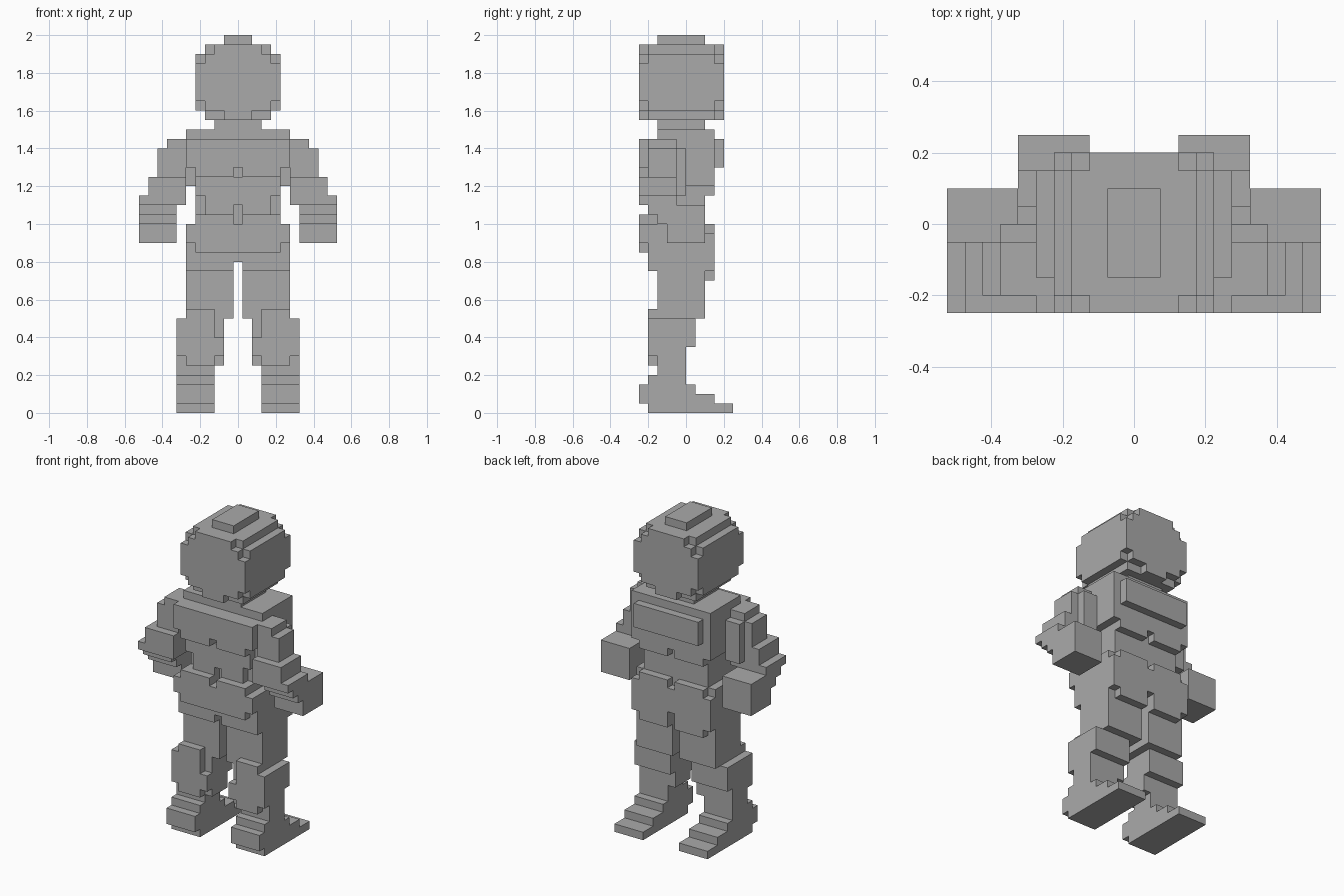
import bpy
import bmesh
from mathutils import Matrix, Vector

CELL = 0.05  # size of one building cube

cube = bpy.data.objects.get("Cube")
if cube:
    bpy.data.objects.remove(cube, do_unlink=True)

grey = bpy.data.materials.new("plain_grey")
grey.use_nodes = True
colour = (0.4, 0.4, 0.4, 1)
grey.diffuse_color = colour
grey.node_tree.nodes["Principled BSDF"].inputs["Base Color"].default_value = colour


def block(name, low, high):
    """One flat-sided box between two corners given in cubes."""
    low, high = Vector(low) * CELL, Vector(high) * CELL
    bm = bmesh.new()
    bmesh.ops.create_cube(bm, size=1, matrix=Matrix.Translation((low + high) / 2)
                          @ Matrix.Diagonal((*(high - low), 1)))
    mesh = bpy.data.meshes.new(name)
    bm.to_mesh(mesh)
    bm.free()
    mesh.materials.append(grey)
    bpy.context.collection.objects.link(bpy.data.objects.new(name, mesh))


def middle(name, width, depth, height):
    """A block centred on x, with depth and height as ranges."""
    block(name, (-width / 2, depth[0], height[0]), (width / 2, depth[1], height[1]))


def pair(name, across, depth, height):
    """A block on the left and its mirror on the right."""
    inner, outer = across[0] - 0.5, across[1] - 0.5
    block("left_" + name, (inner, depth[0], height[0]), (outer, depth[1], height[1]))
    block("right_" + name, (-outer, depth[0], height[0]), (-inner, depth[1], height[1]))


# Head with stepped corners
middle("head_sides", width=9, depth=(-4, 3), height=(32, 38))
middle("head_band", width=9, depth=(-5, 4), height=(33, 37))
middle("head_face", width=7, depth=(-5, 4), height=(32, 38))
middle("head_crown", width=7, depth=(-4, 3), height=(38, 39))
middle("head_crown_ridge", width=5, depth=(-5, 4), height=(38, 39))
middle("head_cap", width=3, depth=(-3, 2), height=(39, 40))
middle("head_base", width=7, depth=(-4, 3), height=(31, 32))
middle("head_chin", width=3, depth=(-5, 4), height=(31, 32))
middle("neck", width=5, depth=(-3, 2), height=(30, 31))

# Chest and back
middle("chest_core", width=11, depth=(-3, 3), height=(24, 30))
middle("chest_plate", width=11, depth=(-5, -3), height=(26, 29))
pair("chest_plate_lower_edge", across=(1, 5), depth=(-5, -3), height=(25, 26))
middle("back_plate", width=9, depth=(3, 4), height=(26, 29))
pair("back_lower_edge", across=(1, 5), depth=(2, 3), height=(23, 24))

# Belly
middle("waist", width=9, depth=(-3, 2), height=(20, 24))
middle("belly_upper_plate", width=9, depth=(-4, -3), height=(23, 25))
middle("belly_plate", width=7, depth=(-4, -3), height=(22, 23))
pair("belly_lower_edge", across=(1, 4), depth=(-4, -3), height=(21, 22))

# Hips and seat
middle("pelvis", width=11, depth=(-4, 2), height=(16, 20))
pair("pelvis_lower_edge", across=(1, 6), depth=(-4, 2), height=(15, 16))
middle("belt_plate", width=11, depth=(-5, -4), height=(18, 20))
middle("belt_lower_edge", width=9, depth=(-5, -4), height=(17, 18))
pair("belt_upper_edge", across=(1, 5), depth=(-5, -3), height=(20, 21))
middle("seat_plate", width=11, depth=(2, 3), height=(16, 19))
pair("seat_plate_middle", across=(1, 6), depth=(2, 3), height=(15, 16))
pair("seat_upper_edge", across=(1, 5), depth=(2, 3), height=(19, 20))
pair("seat_lower_edge", across=(1, 5), depth=(2, 3), height=(14, 15))

# Arms, bent at the elbow
pair("shoulder", across=(6, 8), depth=(-4, -1), height=(24, 29))
pair("shoulder_back", across=(6, 8), depth=(-1, 0), height=(23, 28))
pair("upper_arm", across=(6, 9), depth=(-4, -1), height=(24, 28))
pair("elbow", across=(6, 10), depth=(-5, -1), height=(22, 25))
pair("forearm_upper", across=(7, 11), depth=(-5, -1), height=(22, 23))
pair("forearm_middle", across=(7, 11), depth=(-4, -1), height=(21, 22))
pair("forearm_lower", across=(7, 11), depth=(-3, -1), height=(20, 21))
pair("hand", across=(7, 11), depth=(-2, 2), height=(18, 22))

# Legs with knee plates
pair("thigh", across=(1, 6), depth=(-3, 2), height=(10, 15))
pair("calf", across=(2, 7), depth=(-3, 1), height=(7, 10))
pair("shin", across=(3, 7), depth=(-3, 0), height=(4, 7))
pair("knee_plate_top", across=(3, 6), depth=(-4, -3), height=(10, 11))
pair("knee_plate", across=(3, 7), depth=(-4, -3), height=(8, 10))
pair("knee_plate_wide", across=(2, 7), depth=(-4, -3), height=(6, 8))
pair("knee_plate_bottom", across=(3, 6), depth=(-4, -3), height=(5, 6))
pair("knee_inner_edge", across=(2, 3), depth=(-3, 0), height=(5, 7))

# Stepped feet
pair("ankle", across=(3, 7), depth=(-4, 0), height=(3, 4))
pair("foot_upper_step", across=(3, 7), depth=(-5, 1), height=(2, 3))
pair("foot_middle_step", across=(3, 7), depth=(-5, 3), height=(1, 2))
pair("foot_sole", across=(3, 7), depth=(-4, 5), height=(0, 1))
